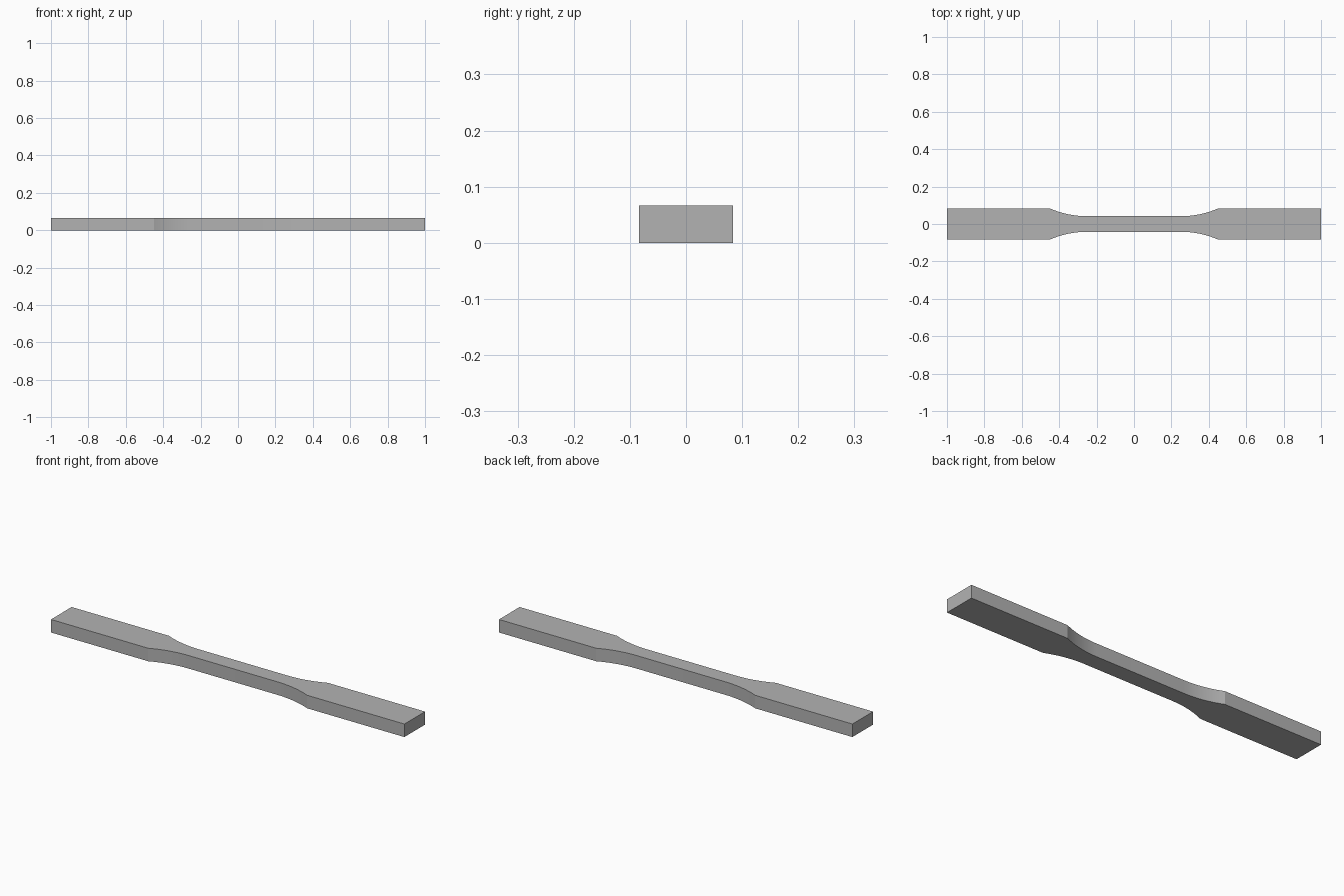
import bpy
import bmesh
import math

cube = bpy.data.objects.get("Cube")
if cube:
    bpy.data.objects.remove(cube, do_unlink=True)

HALF_LENGTH = 1.0
GRIP = 1 / 12        # half width of the end grips
NECK = 1 / 24        # half width of the narrow gauge section
GAUGE = 0.25         # half length of the gauge section
RADIUS = 0.5         # shoulder fillet radius
THICKNESS = 1 / 15
STEPS = 16

# One quarter of the outline: gauge end, tangent fillet arc, grip corner
sweep = math.acos(1 - (GRIP - NECK) / RADIUS)
quarter = []
for i in range(STEPS + 1):
    a = sweep * i / STEPS
    quarter.append((GAUGE + RADIUS * math.sin(a), NECK + RADIUS * (1 - math.cos(a))))
quarter.append((HALF_LENGTH, GRIP))

# Mirror the quarter around both axes into a closed counter-clockwise loop
back = quarter[::-1] + [(-x, y) for x, y in quarter]
outline = back + [(-x, -y) for x, y in back]

# Extrude the outline into a flat bar
bm = bmesh.new()
base = bm.faces.new([bm.verts.new((x, y, 0)) for x, y in outline])
top = bmesh.ops.extrude_face_region(bm, geom=[base], use_keep_orig=True)
verts = [v for v in top["geom"] if isinstance(v, bmesh.types.BMVert)]
bmesh.ops.translate(bm, verts=verts, vec=(0, 0, THICKNESS))
bmesh.ops.recalc_face_normals(bm, faces=bm.faces[:])

# Split the concave caps into clean triangles
caps = [f for f in bm.faces if len(f.verts) > 4]
bmesh.ops.triangulate(bm, faces=caps)

mesh = bpy.data.meshes.new("test_bar")
bm.to_mesh(mesh)
bm.free()
bar = bpy.data.objects.new("test_bar", mesh)
bpy.context.collection.objects.link(bar)

# Plain grey material
grey = bpy.data.materials.new("mid_grey")
grey.use_nodes = True
colour = (0.45, 0.45, 0.45, 1)
grey.diffuse_color = colour
grey.node_tree.nodes["Principled BSDF"].inputs["Base Color"].default_value = colour
mesh.materials.append(grey)

# Smooth the fillets, keep the edges crisp
bpy.ops.object.select_all(action="DESELECT")
bar.select_set(True)
bpy.context.view_layer.objects.active = bar
bpy.ops.object.shade_smooth_by_angle(angle=math.radians(15))
